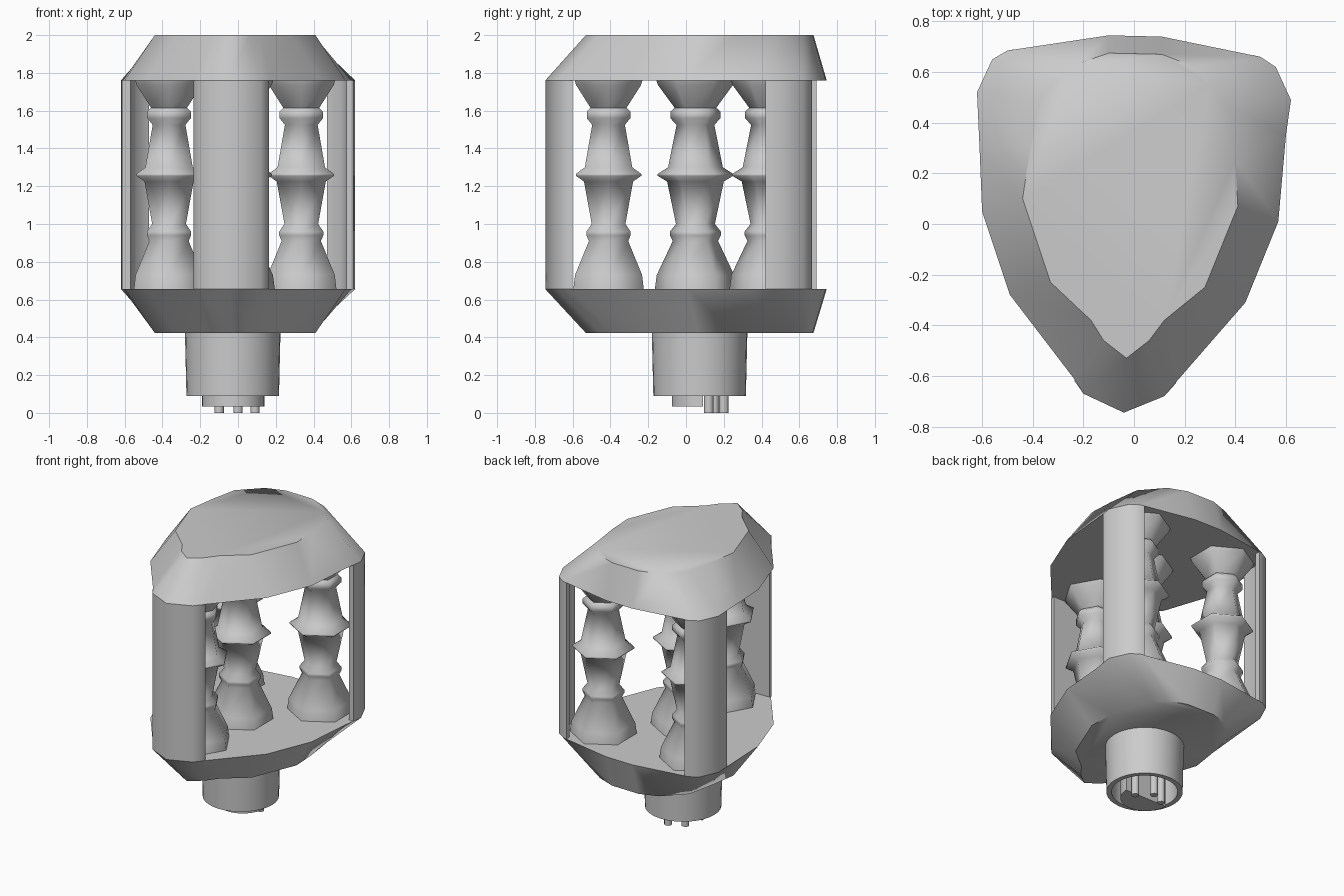
import bpy, bmesh, math

if "Cube" in bpy.data.objects:
    bpy.data.objects.remove(bpy.data.objects["Cube"])

def finish(name, bm, angle=40):
    bmesh.ops.recalc_face_normals(bm, faces=bm.faces)
    me = bpy.data.meshes.new(name)
    bm.to_mesh(me)
    bm.free()
    me.shade_smooth()
    me.set_sharp_from_angle(angle=math.radians(angle))
    ob = bpy.data.objects.new(name, me)
    bpy.context.collection.objects.link(ob)
    return ob

def loft(name, rings, closed=False, angle=40):
    """Skin equal-length rings; cap the ends, or join last to first."""
    bm = bmesh.new()
    vs = [[bm.verts.new(p) for p in r] for r in rings]
    n = len(vs[0])
    pairs = list(zip(vs, vs[1:])) + ([(vs[-1], vs[0])] if closed else [])
    for a, b in pairs:
        for i in range(n):
            j = (i + 1) % n
            bm.faces.new((a[i], a[j], b[j], b[i]))
    if not closed:
        bm.faces.new(vs[0])
        bm.faces.new(vs[-1])
    return finish(name, bm, angle)

def prism(name, pts, z0, z1, angle=60):
    return loft(name, [[(x, y, z) for x, y in pts] for z in (z0, z1)], angle=angle)

def turned(name, profile, sides, cx, cy, rot=0.0, closed=False, angle=30):
    rings = [[(cx + r * math.cos(rot + math.tau * i / sides),
               cy + r * math.sin(rot + math.tau * i / sides), z)
              for i in range(sides)] for r, z in profile]
    return loft(name, rings, closed, angle)

# Shield-shaped end caps: wide rim tapering to a smaller flat face
rim = [(-.04, -.745), (.12, -.68), (.17, -.62), (.44, -.31), (.57, .01), (.60, .35),
       (.62, .49), (.56, .62), (.50, .66), (.11, .74), (-.10, .745), (-.50, .685),
       (-.56, .65), (-.62, .52), (-.61, .30), (-.60, .05), (-.49, -.28),
       (-.23, -.62), (-.20, -.67)]
flat = [(-.03, -.53), (.06, -.46), (.12, -.38), (.28, -.25), (.41, .07), (.40, .25),
        (.37, .47), (.30, .55), (.24, .62), (.11, .67), (-.10, .675), (-.23, .63),
        (-.30, .56), (-.37, .49), (-.41, .30), (-.44, .10), (-.33, -.23),
        (-.17, -.38), (-.12, -.46)]
LOW, HIGH = .655, 1.76
for name, z_rim, z_flat in (("top_cap", HIGH, 2.0), ("bottom_cap", LOW, .423)):
    loft(name, [[(x, y, z_rim) for x, y in rim], [(x, y, z_flat) for x, y in flat]], angle=48)

# Pillars that follow the rim
prism("front_pillar", [(-.235, -.60), (-.235, -.62), (-.20, -.67), (-.04, -.745),
                       (.12, -.68), (.165, -.63), (.165, -.60)], LOW, HIGH)
prism("back_right_pillar", [(.61, .42), (.62, .49), (.56, .62), (.50, .66), (.47, .667),
                            (.47, .63), (.54, .59), (.58, .49), (.575, .42)], LOW, HIGH)
prism("back_left_pillar", [(-.615, .42), (-.62, .52), (-.56, .65), (-.50, .685), (-.47, .69),
                           (-.47, .65), (-.54, .61), (-.57, .52), (-.57, .42)], LOW, HIGH)

# Four six-sided turned columns, each ringed three times
column = [(.215, LOW), (.205, .73), (.12, .91), (.135, .94), (.135, .96), (.103, 1.0),
          (.15, 1.225), (.20, 1.255), (.20, 1.265), (.145, 1.30), (.10, 1.525),
          (.133, 1.56), (.133, 1.595), (.11, 1.615), (.198, 1.735), (.207, HIGH)]
for place, x, y, rot in (("front", -.02, -.41, 0), ("centre", -.02, .05, math.pi / 2),
                         ("left", -.365, .445, math.pi / 2),
                         ("right", .335, .445, math.pi / 2)):
    turned(place + "_column", column, 6, x, y, rot, angle=61)

# Hollow round socket under the bottom cap
turned("socket", [(.253, .43), (.245, .09), (.212, .09), (.212, .30), (.05, .30), (.05, .43)],
       32, -.028, .072, closed=True)
turned("socket_floor", [(.22, .30), (.22, .33)], 32, -.028, .072)

# Half-round key block and three pins inside the socket
key = [(-.025 + .165 * math.cos(a), .09 + .165 * math.sin(a))
       for a in (math.pi + math.pi * i / 16 for i in range(17))]
prism("key_block", key, .035, .31)
for i, (x, y) in enumerate(((-.10, .15), (0, .20), (.09, .12))):
    turned(f"pin_{i + 1}", [(.025, 0), (.025, .31)], 12, x, y, angle=40)
